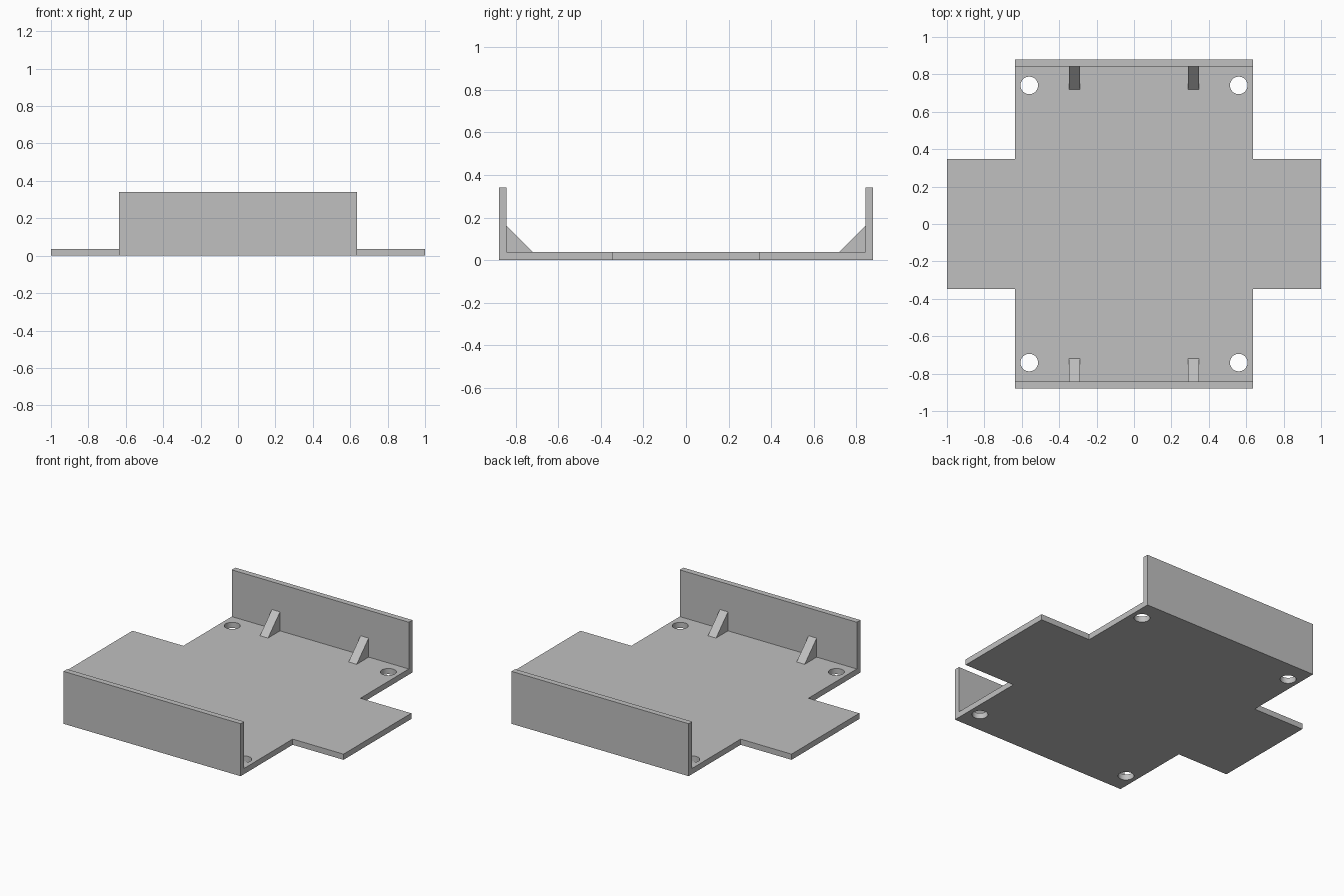
import bpy, bmesh
from mathutils import Matrix, Vector

if "Cube" in bpy.data.objects:
    bpy.data.objects.remove(bpy.data.objects["Cube"], do_unlink=True)

T = 0.037                    # sheet thickness
HALF_W, HALF_D = 0.635, 0.88  # main tray half sizes
WING_X, WING_Y = 1.0, 0.347   # side wings
WALL_H = 0.34
INNER = HALF_D - T            # inner face of the walls

mat = bpy.data.materials.new("light grey")
mat.use_nodes = True
grey = (0.53, 0.53, 0.53, 1)
mat.diffuse_color = grey
mat.node_tree.nodes["Principled BSDF"].inputs["Base Color"].default_value = grey


def prism(name, outline, sweep):
    """Extrude a flat outline along a vector."""
    bm = bmesh.new()
    face = bm.faces.new([bm.verts.new(p) for p in outline])
    out = bmesh.ops.extrude_face_region(bm, geom=[face], use_keep_orig=True)
    moved = [v for v in out["geom"] if isinstance(v, bmesh.types.BMVert)]
    bmesh.ops.translate(bm, verts=moved, vec=Vector(sweep))
    bmesh.ops.recalc_face_normals(bm, faces=bm.faces)
    return finish(name, bm)


def finish(name, bm):
    mesh = bpy.data.meshes.new(name)
    bm.to_mesh(mesh)
    bm.free()
    mesh.materials.append(mat)
    obj = bpy.data.objects.new(name, mesh)
    bpy.context.collection.objects.link(obj)
    return obj


# Cross-shaped base plate: one quarter outline mirrored around
quarter = [(WING_X, WING_Y), (HALF_W, WING_Y), (HALF_W, INNER)]
right_half = [(x, -y) for x, y in reversed(quarter)] + quarter
outline = right_half + [(-x, -y) for x, y in right_half]
plate = prism("base_plate", [(x, y, 0) for x, y in outline], (0, 0, T))

# Screw holes in the four corners
bm = bmesh.new()
for sx in (-1, 1):
    for sy in (-1, 1):
        bmesh.ops.create_cone(bm, cap_ends=True, segments=48, radius1=0.047,
                              radius2=0.047, depth=0.3,
                              matrix=Matrix.Translation((sx * 0.56, sy * 0.741, 0)))
cutter = finish("hole_cutter", bm)
cutter.hide_render = True
cutter.hide_set(True)
cut = plate.modifiers.new("screw_holes", "BOOLEAN")
cut.operation = "DIFFERENCE"
cut.solver = "EXACT"
cut.object = cutter
bpy.context.view_layer.objects.active = plate
plate.select_set(True)
bpy.ops.object.modifier_apply(modifier=cut.name)
bpy.data.objects.remove(cutter, do_unlink=True)
bpy.ops.object.shade_smooth_by_angle()

# Upright walls, each braced by two triangular gussets
for side, s in (("front", -1), ("back", 1)):
    wall = [(-HALF_W, s * INNER, 0), (-HALF_W, s * HALF_D, 0),
            (-HALF_W, s * HALF_D, WALL_H), (-HALF_W, s * INNER, WALL_H)]
    prism(side + "_wall", wall, (2 * HALF_W, 0, 0))
    for hand, x in (("right", -0.318), ("left", 0.318)):
        x0 = x - 0.029
        tri = [(x0, s * INNER, T), (x0, s * 0.72, T), (x0, s * INNER, 0.16)]
        prism(f"{side}_{hand}_gusset", tri, (0.058, 0, 0))
